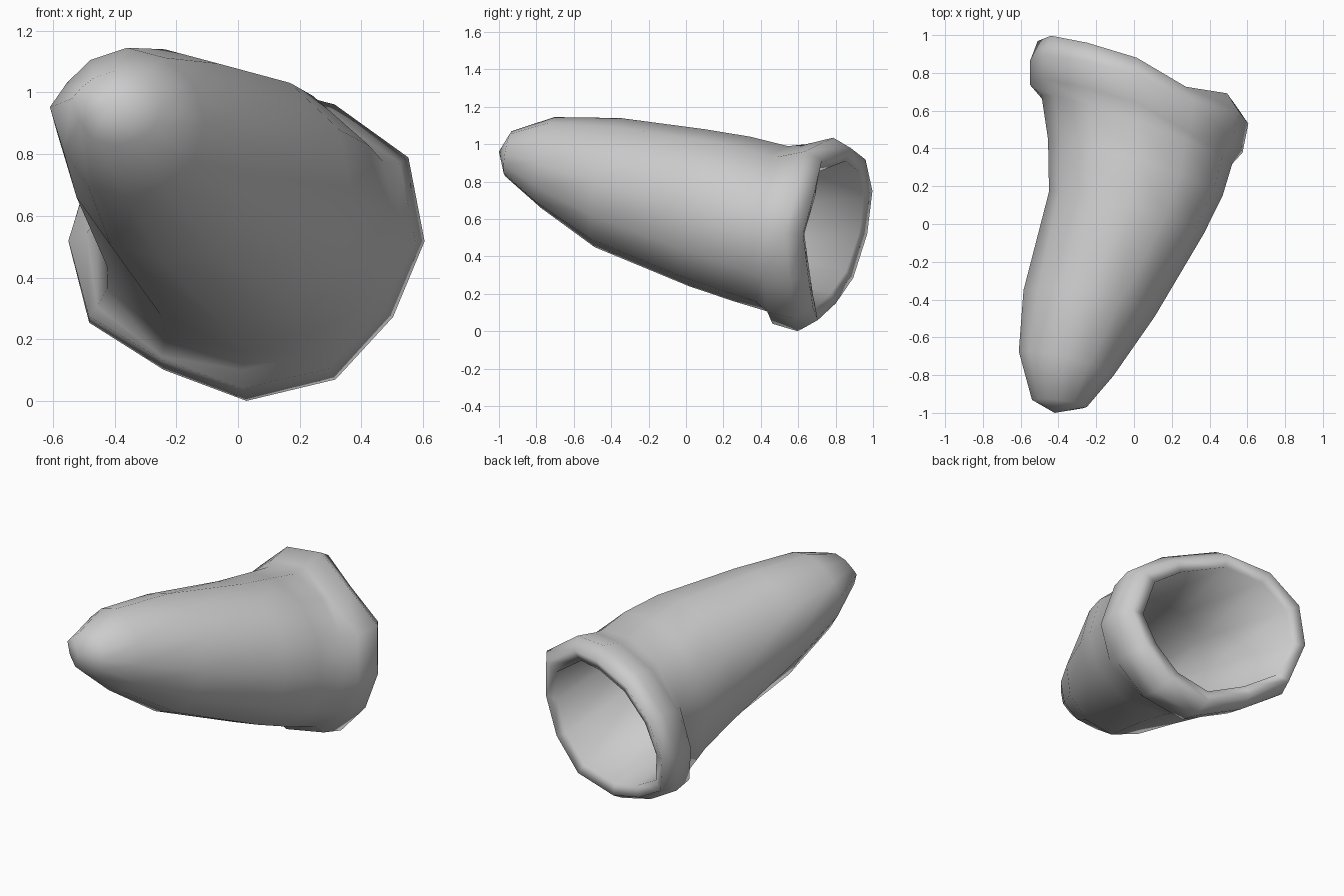
import bpy
import bmesh
import math

if "Cube" in bpy.data.objects:
    bpy.data.objects.remove(bpy.data.objects["Cube"])

SIDES = 12

# Each ring: y, xmin, xmax, zmin, zmax, lean across x, lean up z
outer = [
    (-0.95, -0.54, -0.25, 0.83, 1.07, 0.13, 0.15),
    (-0.74, -0.61, -0.11, 0.66, 1.145, 0.26, 0.15),
    (-0.42, -0.585, 0.11, 0.45, 1.14, 0.20, 0.20),
    (0.06, -0.45, 0.37, 0.24, 1.08, 0.27, 0.10),
    (0.30, -0.455, 0.47, 0.16, 1.04, 0.32, 0.10),
    (0.50, -0.49, 0.52, 0.10, 0.99, 0.36, 0.10),
]
rim = [
    (0.57, -0.55, 0.575, 0.04, 1.00, 0.34, 0.12),
    (0.71, -0.55, 0.605, 0.00, 1.035, 0.31, 0.12),
    (0.81, -0.51, 0.54, 0.06, 0.98, 0.35, 0.12),
    (0.79, -0.44, 0.46, 0.13, 0.91, 0.35, 0.12),
]
# Irregularities round each ring, one value per side from +x upwards
TIP_R = [1, 1, 1, 1, .95, .9, 1, .95, 1, 1, 1, 1]
BODY_R = [1, 1.04, 1.02, 1, 1, 1, 1, 1.08, 1.04, 1, 1, 1]
RIM_R = [1, 1.05, .99, 1, 1, 1, 1, 1.02, .93, 1, 1, .95]
RIM_Y = [0, .02, -.04, .015, .01, 0, -.025, -.05, -.05, -.05, .01, .02]


def inset(ring, t=0.05):
    y, x0, x1, z0, z1, k, m = ring
    return (y + 0.03, x0 + t, x1 - t, z0 + t, z1 - t, k, m)


def add_ring(bm, ring, radii, shift=None, lift=0.0):
    y, x0, x1, z0, z1, k, m = ring
    verts = []
    for i in range(SIDES):
        a = math.tau * i / SIDES
        dx = radii[i] * (x1 - x0) / 2 * math.cos(a)
        dz = radii[i] * (z1 - z0) / 2 * math.sin(a)
        up = -lift * min(dx, 0)
        verts.append(bm.verts.new(((x0 + x1) / 2 + dx,
                                   y - k * dx + m * dz + (shift[i] if shift else 0),
                                   (z0 + z1) / 2 + dz + up * (1 - abs(math.sin(a))))))
    return verts


# Hollow tapering sleeve: closed tip, rolled rim, inner lining
bm = bmesh.new()
loops = [add_ring(bm, r, TIP_R, lift=0.2) for r in outer[:3]]
loops += [add_ring(bm, r, BODY_R) for r in outer[3:]]
loops += [add_ring(bm, r, RIM_R, RIM_Y) for r in rim]
loops += [add_ring(bm, inset(outer[3]), BODY_R)]
loops += [add_ring(bm, inset(r), TIP_R, lift=0.2) for r in reversed(outer[:3])]
for a, b in zip(loops, loops[1:]):
    for i in range(SIDES):
        j = (i + 1) % SIDES
        bm.faces.new((a[i], a[j], b[j], b[i]))
for loop, tip in ((loops[0], (-0.42, -1.0, 0.96)),
                  (loops[-1], (-0.41, -0.95, 0.95))):
    v = bm.verts.new(tip)
    for i in range(SIDES):
        bm.faces.new((loop[i], loop[(i + 1) % SIDES], v))
bmesh.ops.recalc_face_normals(bm, faces=bm.faces)

mesh = bpy.data.meshes.new("tapered_sleeve")
bm.to_mesh(mesh)
bm.free()
mesh.polygons.foreach_set("use_smooth", [True] * len(mesh.polygons))
sleeve = bpy.data.objects.new("tapered_sleeve", mesh)
bpy.context.collection.objects.link(sleeve)
